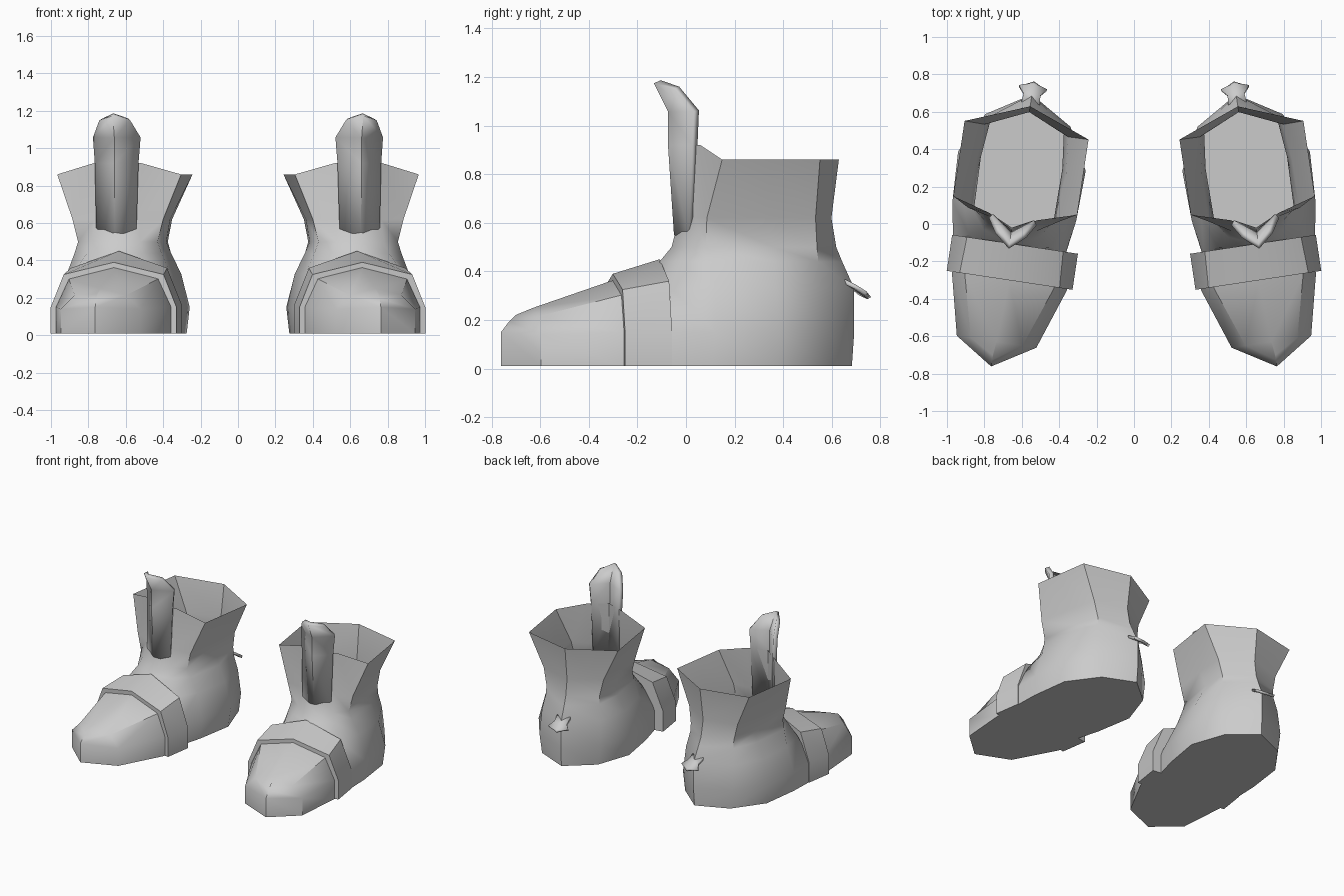
import bpy, bmesh
from math import radians
from mathutils import Matrix

if "Cube" in bpy.data.objects:
    bpy.data.objects.remove(bpy.data.objects["Cube"])

# Each boot is built along its own axis, then toed out and mirrored
PLACE = Matrix.Translation((0.65, 0, 0)) @ Matrix.Rotation(radians(8.57), 4, 'Z')


def full_ring(half, shift=0.0):
    """Mirror a half section (u, v, z) into a complete one."""
    other = [(-u, v, z) for u, v, z in reversed(half) if u != 0]
    return [(u + shift, v, z) for u, v, z in list(half) + other]


def loft(name, rings, closed=True, cap_start=False, cap_end=False, thickness=0, angle=40):
    bm = bmesh.new()
    rows = [[bm.verts.new(p) for p in ring] for ring in rings]
    n = len(rows[0])
    for a, b in zip(rows, rows[1:]):
        for i in range(n if closed else n - 1):
            j = (i + 1) % n
            bm.faces.new((a[i], a[j], b[j], b[i]))
    if cap_start:
        bm.faces.new(rows[0])
    if cap_end:
        bm.faces.new(rows[-1])
    bmesh.ops.remove_doubles(bm, verts=bm.verts, dist=0.004)
    bmesh.ops.recalc_face_normals(bm, faces=bm.faces)
    bm.transform(PLACE)
    mesh = bpy.data.meshes.new(name)
    bm.to_mesh(mesh)
    bm.free()
    obj = bpy.data.objects.new(name, mesh)
    bpy.context.collection.objects.link(obj)
    bpy.ops.object.select_all(action='DESELECT')
    obj.select_set(True)
    bpy.context.view_layer.objects.active = obj
    bpy.ops.object.shade_smooth_by_angle(angle=radians(angle))
    if thickness:
        solid = obj.modifiers.new("thickness", 'SOLIDIFY')
        solid.thickness = thickness
        solid.offset = 0
    mirror = obj.modifiers.new("other_foot", 'MIRROR')
    mirror.use_axis = (True, False, False)
    mirror.use_mirror_merge = False
    return obj


# Ankle shaft: heel, waist and flared open rim (back centre -> front centre)
shaft = [
    (0.01, [(0, .69), (.21, .56), (.33, .33), (.325, .06), (.30, -.15), (0, -.2)]),
    (0.15, [(0, .70), (.23, .56), (.345, .34), (.335, .07), (.30, -.14), (0, -.2)]),
    (0.33, [(0, .70), (.22, .54), (.30, .33), (.28, .08), (.22, -.09), (0, -.2)]),
    (0.44, [(0, .65), (.20, .52), (.245, .33), (.235, .06), (.15, -.05), (0, -.11)]),
    (0.50, [(0, .625), (.20, .515), (.22, .33), (.215, .05), (.13, -.02), (0, -.06)]),
    (0.62, [(0, .605), (.225, .505), (.245, .3), (.245, .05), (.12, .02), (0, -.03)]),
    (0.86, [(0, .636), (.335, .507), (.335, .3), (.335, .10), (.13, .04), (0, -.03)]),
]
rings = []
for z, half in shaft:
    lift = 0.06 if z == 0.86 else 0      # rim rises at the front
    rings.append(full_ring([(u, v, z + (lift if i > 3 else 0)) for i, (u, v) in enumerate(half)]))
loft("boot_shaft", rings, cap_start=True)


def arch(v, pts, shift):
    return full_ring([(u, v, z) for u, z in pts], shift)


# Toe of the boot, tapering to a blunt point
loft("boot_toe", [
    arch(-.15, [(.31, .01), (.31, .15), (.25, .32), (0, .40)], -.03),
    arch(-.31, [(.31, .01), (.31, .15), (.24, .30), (0, .36)], -.03),
    arch(-.635, [(.215, .01), (.215, .14), (.14, .215), (0, .25)], -.01),
    full_ring([(.001, -.77, .01), (.001, -.77, .15), (.001, -.735, .195), (0, -.71, .22)]),
])

# Band across the instep
loft("instep_band", [
    arch(-.30, [(.34, .01), (.34, .15), (.27, .325), (0, .39)], -.03),
    arch(-.105, [(.34, .01), (.34, .16), (.26, .36), (0, .45)], -.03),
], cap_start=True, cap_end=True)

# Tongue rising above the front of the rim: (half width, side v, side z, centre v, centre z)
tongue = [
    (.10, .01, .53, -.035, .55),
    (.11, .02, .92, -.06, .92),
    (.12, .025, 1.06, -.06, 1.06),
    (.075, -.05, 1.155, -.12, 1.18),
]
loft("tongue", [full_ring([(w, vs, zs), (0, vc, zc)]) for w, vs, zs, vc, zc in tongue],
     closed=False, thickness=.03, angle=50)

# Small spur plate sloping down off the heel
spur = [(.05, .65, .36), (.045, .70, .335), (.075, .735, .31), (.035, .745, .30)]
loft("heel_spur", [[(-u, v, z), (0, v + .018 * (i > 1), z - .01 * (i > 1)), (u, v, z)]
                   for i, (u, v, z) in enumerate(spur)],
     closed=False, thickness=.018, angle=30)
